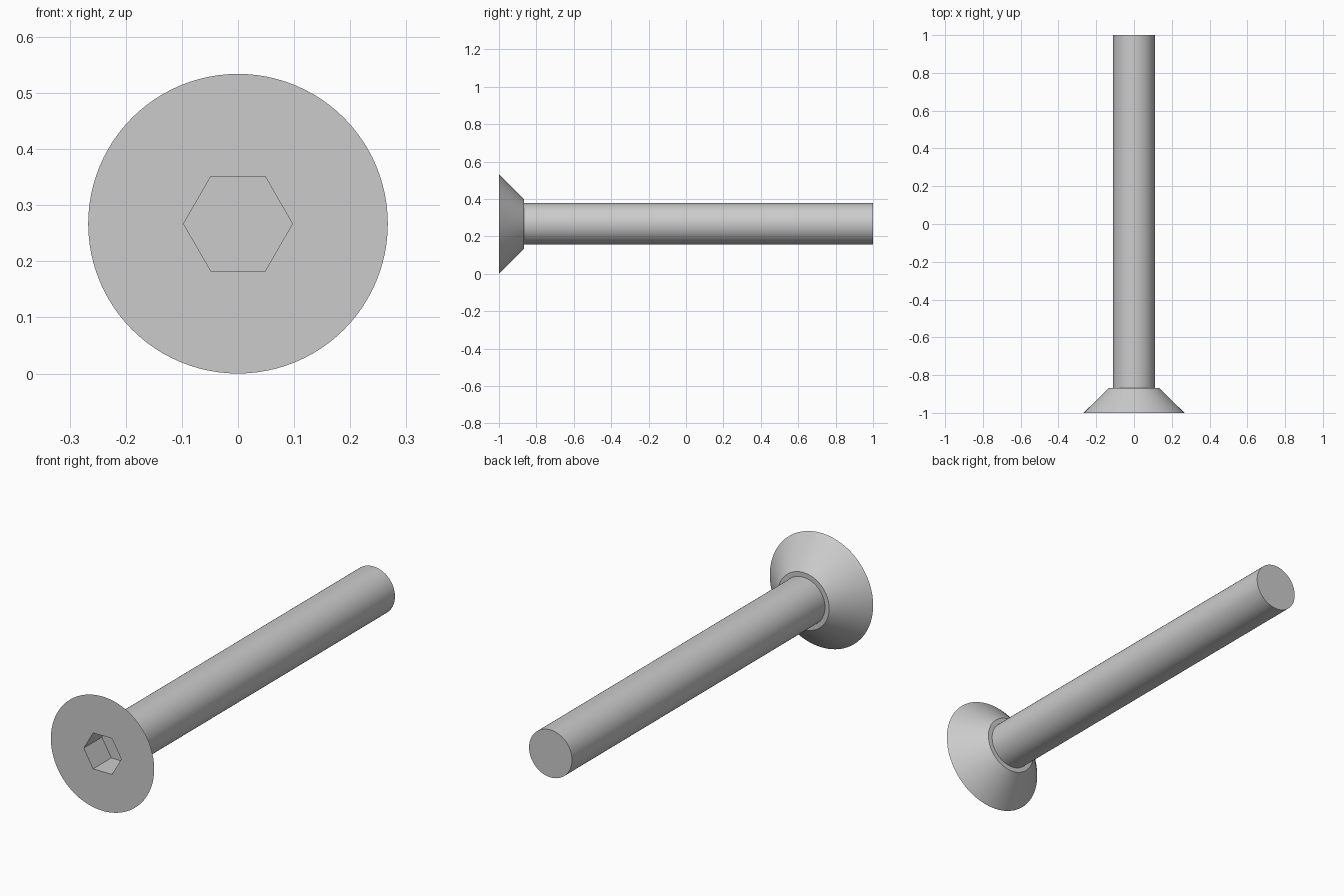
import bpy
import bmesh
from math import cos, sin, tau, radians

cube = bpy.data.objects.get("Cube")
if cube:
    bpy.data.objects.remove(cube, do_unlink=True)

HEAD_R, NECK_R, SHAFT_R, HEX_R = 0.267, 0.133, 0.111, 0.097
FRONT, NECK, TIP, SOCKET_FLOOR = -1.0, -0.867, 1.0, -0.866
AXIS_Z = HEAD_R

steel = bpy.data.materials.new("grey_steel")
steel.use_nodes = True
steel.diffuse_color = (0.6, 0.6, 0.6, 1)
steel.node_tree.nodes["Principled BSDF"].inputs["Base Color"].default_value = (0.6, 0.6, 0.6, 1)


def turned(name, profile, sides):
    """Closed solid turned about the y axis from (radius, y) pairs."""
    bm = bmesh.new()
    rings = [[bm.verts.new((r * cos(tau * i / sides), y, AXIS_Z + r * sin(tau * i / sides)))
              for i in range(sides)] for r, y in profile]
    for a, b in zip(rings, rings[1:]):
        for i in range(sides):
            j = (i + 1) % sides
            bm.faces.new((a[i], a[j], b[j], b[i]))
    bm.faces.new(rings[0])
    bm.faces.new(rings[-1])
    bmesh.ops.recalc_face_normals(bm, faces=bm.faces)
    mesh = bpy.data.meshes.new(name)
    bm.to_mesh(mesh)
    bm.free()
    mesh.materials.append(steel)
    obj = bpy.data.objects.new(name, mesh)
    bpy.context.collection.objects.link(obj)
    return obj


# Countersunk head, small step and plain shaft in one turned solid
screw = turned("screw_body", [(HEAD_R, FRONT), (NECK_R, NECK), (SHAFT_R, NECK), (SHAFT_R, TIP)], 96)

# Hexagonal socket cut into the head
cutter = turned("socket_cutter", [(HEX_R, FRONT - 0.1), (HEX_R, SOCKET_FLOOR)], 6)
cutter.hide_render = True
cut = screw.modifiers.new("socket", 'BOOLEAN')
cut.operation = 'DIFFERENCE'
cut.solver = 'EXACT'
cut.object = cutter

bpy.ops.object.select_all(action='DESELECT')
screw.select_set(True)
bpy.context.view_layer.objects.active = screw
bpy.ops.object.modifier_apply(modifier=cut.name)
bpy.data.objects.remove(cutter, do_unlink=True)
bpy.ops.object.shade_smooth_by_angle(angle=radians(30))
